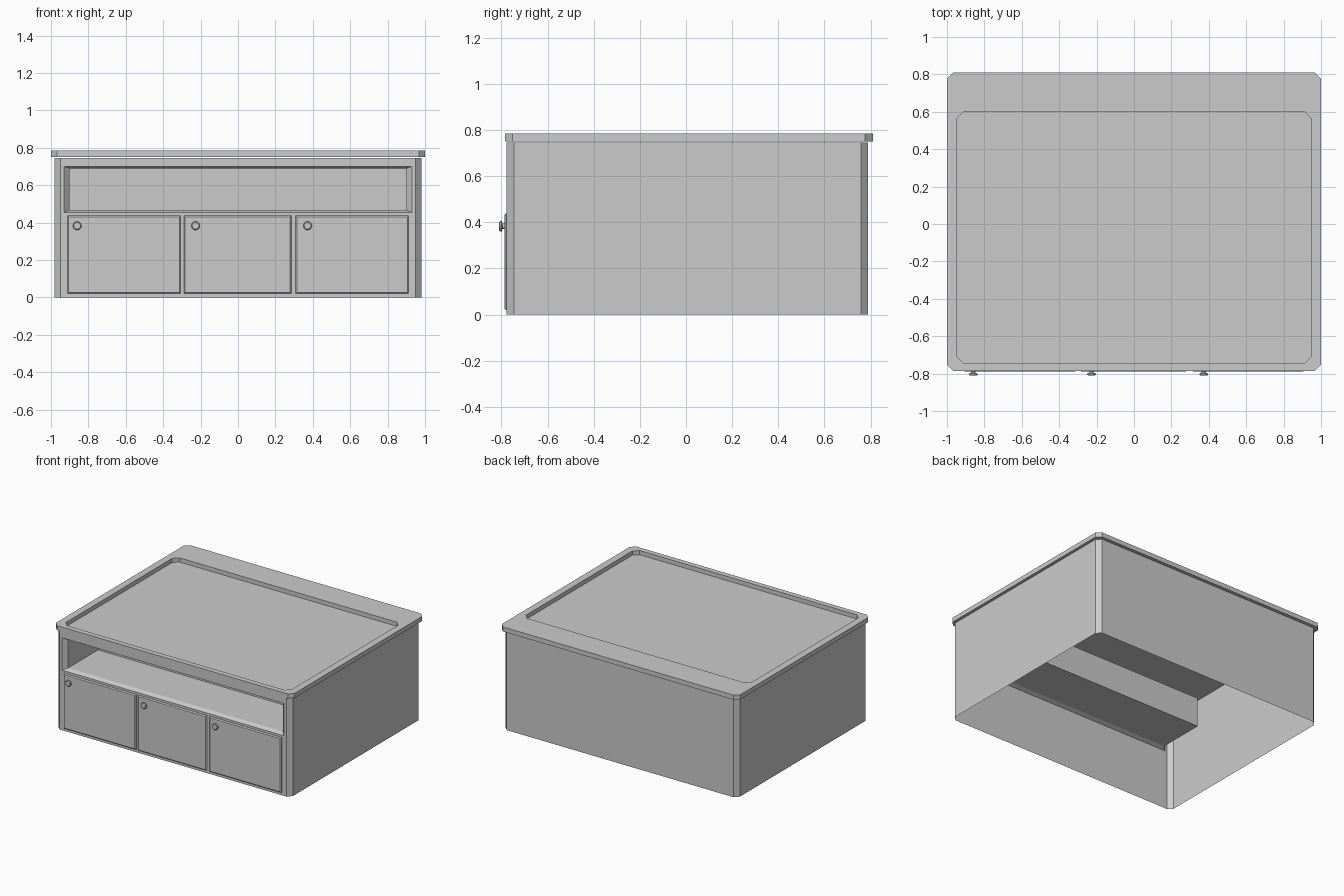
import bpy
from math import cos, sin, pi

if "Cube" in bpy.data.objects:
    bpy.data.objects.remove(bpy.data.objects["Cube"])


def loft(name, loops, cap_start=False, cap_end=True, skip=()):
    """Join matching vertex loops into one surface, optionally capped."""
    n = len(loops[0])
    verts = [v for loop in loops for v in loop]
    faces = []
    for k in range(len(loops) - 1):
        a, b = k * n, (k + 1) * n
        for i in range(n):
            j = (i + 1) % n
            if i not in skip:
                faces.append((a + i, a + j, b + j, b + i))
    if cap_start:
        faces.append(tuple(reversed(range(n))))
    if cap_end:
        faces.append(tuple(range((len(loops) - 1) * n, len(loops) * n)))
    mesh = bpy.data.meshes.new(name)
    mesh.from_pydata(verts, [], faces)
    mesh.update()
    obj = bpy.data.objects.new(name, mesh)
    bpy.context.collection.objects.link(obj)
    return obj


def octagon(x, y0, y1, c, z):
    """Rectangle with clipped corners, first edge on the front."""
    pts = [(-x + c, y0), (x - c, y0), (x, y0 + c), (x, y1 - c),
           (x - c, y1), (-x + c, y1), (-x, y1 - c), (-x, y0 + c)]
    return [(px, py, z) for px, py in pts]


def upright(x0, x1, z0, z1, y):
    """Rectangle facing the front."""
    return [(x0, y, z0), (x1, y, z0), (x1, y, z1), (x0, y, z1)]


FRONT = -0.778
BODY_TOP = 0.746

# Open-bottomed cabinet walls with clipped corners; the front is a separate panel
loft("cabinet_walls",
     [octagon(0.982, FRONT, 0.79, 0.032, 0), octagon(0.982, FRONT, 0.79, 0.032, BODY_TOP)],
     cap_end=False, skip=(0,))

# Front panel with a bevelled opening leading to the shelf niche
loft("front_panel_with_niche",
     [upright(-0.95, 0.95, 0, BODY_TOP, FRONT),
      upright(-0.93, 0.93, 0.455, 0.70, FRONT),
      upright(-0.90, 0.90, 0.468, 0.69, FRONT + 0.03),
      upright(-0.90, 0.90, 0.468, 0.69, -0.39)])

# Table top with a shallow tray recess
loft("table_top",
     [octagon(1.0, -0.785, 0.81, 0.033, 0.75),
      octagon(1.0, -0.785, 0.81, 0.033, 0.785),
      octagon(0.947, -0.745, 0.60, 0.036, 0.785),
      octagon(0.947, -0.745, 0.60, 0.036, 0.753)],
     cap_start=True)

# Doors with thin bevelled edges, each with a flared round knob
KNOB_PROFILE = [(-0.787, 0.013), (-0.796, 0.011), (-0.799, 0.023),
                (-0.806, 0.023), (-0.81, 0.018)]
SIDES = 16
DOORS = [(-0.912, -0.307, -0.86), (-0.29, 0.285, -0.227), (0.308, 0.912, 0.372)]
for i, (x0, x1, kx) in enumerate(DOORS, 1):
    b = 0.007
    loft(f"door_{i}",
         [upright(x0, x1, 0.02, 0.438, FRONT),
          upright(x0, x1, 0.02, 0.438, FRONT - 0.003),
          upright(x0 + b, x1 - b, 0.02 + b, 0.438 - b, FRONT - 0.01)])
    loft(f"knob_{i}",
         [[(kx + r * cos(2 * pi * s / SIDES), y, 0.383 + r * sin(2 * pi * s / SIDES))
           for s in range(SIDES)] for y, r in KNOB_PROFILE])
